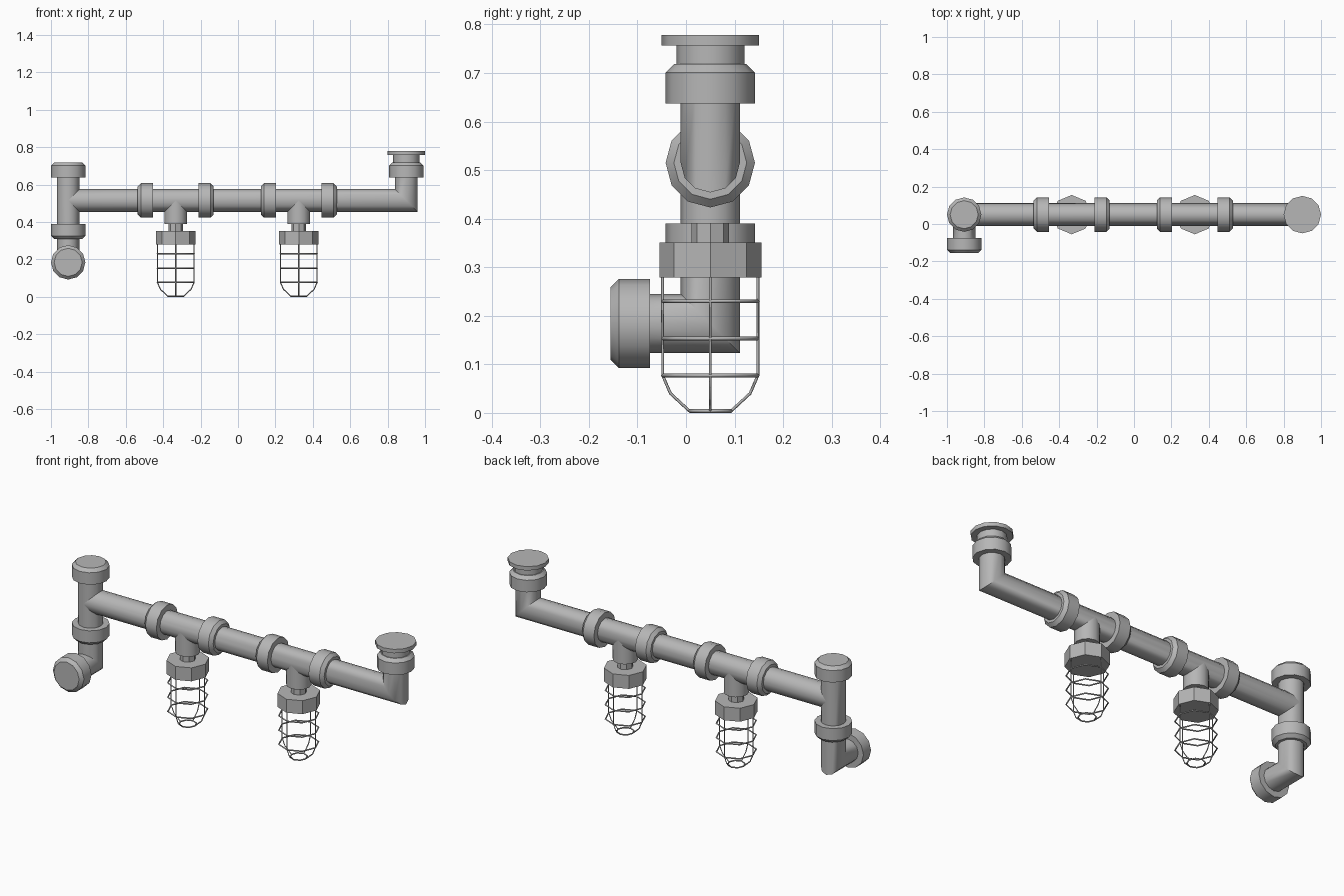
import bpy
import bmesh
from math import pi, sin, cos
from mathutils import Vector

cube = bpy.data.objects.get("Cube")
if cube:
    bpy.data.objects.remove(cube, do_unlink=True)

grey = bpy.data.materials.new("pipe grey")
grey.use_nodes = True
grey.diffuse_color = (0.47, 0.47, 0.47, 1)
grey.node_tree.nodes["Principled BSDF"].inputs["Base Color"].default_value = grey.diffuse_color

Y = 0.05            # depth of the main run
RUN_Z = 0.515       # height of the main run
PIPE_R = 0.061
COLLAR_R = 0.092
LEFT_X, RIGHT_X = -0.908, 0.9
X, UP = Vector((1, 0, 0)), Vector((0, 0, 1))


def ring(centre, axis, radius, sides):
    """Points of a regular polygon around an axis-aligned direction."""
    u = Vector((0, 1, 0)) if abs(axis.y) < 0.5 else X
    v = axis.cross(u)
    return [centre + radius * (cos(2 * pi * i / sides) * u + sin(2 * pi * i / sides) * v)
            for i in range(sides)]


def skin(name, rings):
    """Join successive rings into one closed, shaded solid."""
    bm = bmesh.new()
    loops = [[bm.verts.new(p) for p in r] for r in rings]
    n = len(loops[0])
    for a, b in zip(loops, loops[1:]):
        for i in range(n):
            j = (i + 1) % n
            bm.faces.new((a[i], a[j], b[j], b[i]))
    bm.faces.new(loops[0][::-1])
    bm.faces.new(loops[-1])
    bmesh.ops.recalc_face_normals(bm, faces=bm.faces)
    mesh = bpy.data.meshes.new(name)
    bm.to_mesh(mesh)
    bm.free()
    mesh.materials.append(grey)
    obj = bpy.data.objects.new(name, mesh)
    bpy.context.collection.objects.link(obj)
    bpy.ops.object.select_all(action='DESELECT')
    obj.select_set(True)
    bpy.context.view_layer.objects.active = obj
    bpy.ops.object.shade_smooth_by_angle(angle=0.6)
    return obj


def turned(name, start, axis, profile, sides=12):
    """Solid of revolution from (distance, radius) pairs."""
    return skin(name, [ring(start + axis * d, axis, r, sides) for d, r in profile])


def pipe(name, points, radius=PIPE_R, sides=12):
    """Pipe with sharp mitred corners."""
    pts = [Vector(p) for p in points]
    direction = (pts[1] - pts[0]).normalized()
    rings = [ring(pts[0], direction, radius, sides)]
    for k in range(1, len(pts)):
        d = (pts[k] - pts[k - 1]).normalized()
        nxt = (pts[k + 1] - pts[k]).normalized() if k + 1 < len(pts) else d
        normal = d + nxt
        rings.append([p + d * ((pts[k] - p).dot(normal) / d.dot(normal))
                      for p in rings[-1]])
    return skin(name, rings)


def collar(name, start, axis):
    """Fitting with a chamfer at its far end."""
    return turned(name, Vector(start), axis,
                  [(0, COLLAR_R), (0.064, COLLAR_R), (0.081, 0.075)])


def wires(name, paths, thickness):
    """Wire frame from (points, closed) pairs."""
    curve = bpy.data.curves.new(name, 'CURVE')
    curve.dimensions = '3D'
    curve.bevel_depth = thickness
    curve.bevel_resolution = 0
    curve.use_fill_caps = True
    for points, closed in paths:
        spline = curve.splines.new('POLY')
        spline.points.add(len(points) - 1)
        for sp, p in zip(spline.points, points):
            sp.co = (*p, 1)
        spline.use_cyclic_u = closed
    curve.materials.append(grey)
    obj = bpy.data.objects.new(name, curve)
    bpy.context.collection.objects.link(obj)


# Main run with its right-hand elbow, and the left riser with its forward elbow
pipe("main_pipe", [(LEFT_X, Y, RUN_Z), (RIGHT_X, Y, RUN_Z), (RIGHT_X, Y, 0.66)])
pipe("left_riser", [(LEFT_X, Y, 0.66), (LEFT_X, Y, 0.184), (LEFT_X, -0.1, 0.184)])

# End caps and collars
collar("left_top_cap", (LEFT_X, Y, 0.637), UP)
collar("left_lower_collar", (LEFT_X, Y, 0.39), -UP)
collar("left_front_cap", (LEFT_X, -0.074, 0.184), Vector((0, -1, 0)))
collar("right_collar", (RIGHT_X, Y, 0.637), UP)
turned("right_valve_neck", Vector((RIGHT_X, Y, 0.70)), UP, [(0, 0.07), (0.06, 0.07)])
turned("right_valve_disc", Vector((RIGHT_X, Y, 0.757)), UP, [(0, 0.1), (0.021, 0.1)])

# Two tee fittings, each with a hanging caged lamp
for side, x in (("right", -0.333), ("left", 0.325)):
    for sign, end in ((-1, "outer_a"), (1, "outer_b")):
        collar(f"{side}_tee_collar_{end}", (x + sign * 0.122, Y, RUN_Z), X * sign)
    turned(f"{side}_tee_branch", Vector((x, Y, 0.39)), UP,
           [(0, PIPE_R), (RUN_Z - 0.39, PIPE_R)])
    turned(f"{side}_lamp_neck", Vector((x, Y, 0.34)), UP, [(0, 0.039), (0.06, 0.039)], 8)
    turned(f"{side}_lamp_cap", Vector((x, Y, 0.279)), UP, [(0, 0.105), (0.072, 0.105)], 8)

    # Cage: octagonal hoops and four bent bars
    hoops = [(0.23, 0.098), (0.153, 0.098), (0.077, 0.098), (0.004, 0.043)]
    wires(f"{side}_cage_hoops",
          [(ring(Vector((x, Y, z)), UP, r, 8), True) for z, r in hoops], 0.004)
    bend = [(0.285, 0.098), (0.077, 0.098), (0.04, 0.082), (0.004, 0.043)]
    bars = zip(*[ring(Vector((x, Y, z)), UP, r, 4) for z, r in bend])
    wires(f"{side}_cage_bars", [(list(b), False) for b in bars], 0.003)
